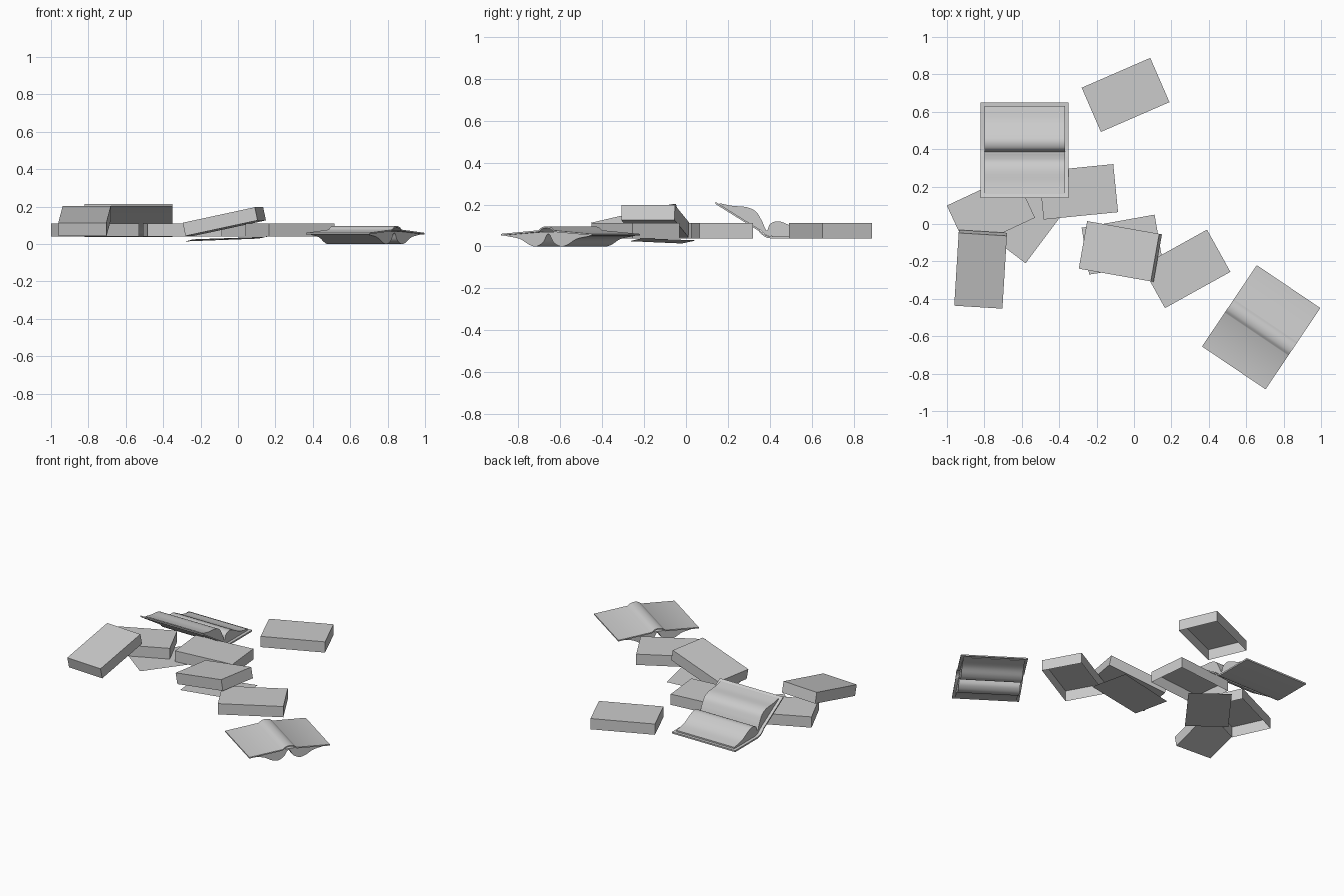
import bpy, bmesh
from math import radians
from mathutils import Vector, Matrix

if "Cube" in bpy.data.objects:
    bpy.data.objects.remove(bpy.data.objects["Cube"])


def add(name, bm, loc, rot, smooth=False):
    bmesh.ops.recalc_face_normals(bm, faces=bm.faces)
    me = bpy.data.meshes.new(name)
    bm.to_mesh(me)
    bm.free()
    ob = bpy.data.objects.new(name, me)
    bpy.context.collection.objects.link(ob)
    ob.location = loc
    ob.rotation_euler = [radians(a) for a in rot]
    if smooth:
        bpy.ops.object.select_all(action='DESELECT')
        ob.select_set(True)
        bpy.context.view_layer.objects.active = ob
        bpy.ops.object.shade_smooth_by_angle(angle=radians(35))
    return ob


def closed_book(name, loc, rot, bottom=False):
    # block 0.40 x 0.26 x 0.072; books lying flat have no underside
    bm = bmesh.new()
    bmesh.ops.create_cube(bm, size=1, matrix=Matrix.Diagonal((0.40, 0.258, 0.072, 1)))
    ob = add(name, bm, loc, rot)
    if not bottom:
        bm = bmesh.new()
        bm.from_mesh(ob.data)
        low = [f for f in bm.faces if f.normal.z < -0.9]
        bmesh.ops.delete(bm, geom=low, context='FACES_ONLY')
        bm.to_mesh(ob.data)
        bm.free()


def sheet(name, corners):
    bm = bmesh.new()
    bm.faces.new([bm.verts.new(c) for c in corners])
    add(name, bm, (0, 0, 0), (0, 0, 0))


def spline(pts, n=5):
    # smooth curve through the given points
    p = [Vector(q) for q in pts]
    p = [p[0] * 2 - p[1]] + p + [p[-1] * 2 - p[-2]]
    out = []
    for a, b, c, d in zip(p, p[1:], p[2:], p[3:]):
        for i in range(n):
            t = i / n
            out.append(0.5 * (2 * b + (c - a) * t + (2 * a - 5 * b + 4 * c - d) * t * t
                              + (3 * b - a - 3 * c + d) * t ** 3))
    return out + [p[-2]]


def extrude(name, upper, lower, length, loc, rot):
    # strip solid between two (y, z) lines, extruded along local x
    bm = bmesh.new()
    outline = list(upper) + list(reversed(lower))
    face = bm.faces.new([bm.verts.new((-length / 2, q[0], q[1])) for q in outline])
    r = bmesh.ops.extrude_face_region(bm, geom=[face])
    vs = [g for g in r['geom'] if isinstance(g, bmesh.types.BMVert)]
    bmesh.ops.translate(bm, verts=vs, vec=(length, 0, 0))
    add(name, bm, loc, rot, True)


def mirrored(half):
    return [(-y, z) for y, z in reversed(half)] + list(half)


def lowered(line, d):
    return [(q[0], q[1] - d) for q in line]


# closed books lying flat
Z = 0.075
closed_book("book_back", (-0.045, 0.69, Z), (0, 0, 23.5))
closed_book("book_middle", (-0.297, 0.172, Z), (0, 0, 5.7))
closed_book("book_left", (-0.765, 0.066, Z), (0, 0, 25))
closed_book("book_right", (0.278, -0.24, Z), (0, 0, 29))

# closed books leaning on others
closed_book("book_leaning_left", (-0.82, -0.242, 0.123), (0, -13, 86.5), True)
closed_book("book_leaning_centre", (-0.073, -0.147, 0.12), (0, -12, -10), True)

# loose sheets underneath
sheet("sheet_left", [(-0.58, -0.21, 0.037), (-0.34, 0.11, 0.037),
                     (-0.55, 0.27, 0.037), (-0.79, -0.05, 0.037)])
sheet("sheet_centre", [(-0.28, -0.02, 0.014), (-0.24, -0.27, 0.025),
                       (0.155, -0.21, 0.039), (0.11, 0.05, 0.029)])

# open book lying face down
spot, turn = (0.68, -0.552, 0), (0, 0, -34)
bump = spline([(-0.045, 0.077), (-0.025, 0.091), (0, 0.096), (0.025, 0.091), (0.045, 0.077)])
cover = [(-0.262, 0.06)] + [tuple(q) for q in bump] + [(0.262, 0.06)]
extrude("face_down_cover", cover, lowered(cover, 0.008), 0.41, spot, turn)
pages = spline(mirrored([(0.008, 0.055), (0.03, 0.02), (0.07, 0.0),
                         (0.11, 0.008), (0.165, 0.036), (0.245, 0.05)]))
extrude("face_down_pages", lowered(cover, 0.009)[1:-1] and
        [(-0.245, 0.054), (-0.045, 0.068), (0.045, 0.068), (0.245, 0.054)],
        pages, 0.375, spot, turn)

# open book lying face up, front half propped up
spot, turn = (-0.585, 0, 0), (0, 0, 0)
cover = [(0.14, 0.213), (0.345, 0.085)]
cover += [tuple(q) for q in spline([(0.36, 0.068), (0.385, 0.052), (0.42, 0.047)])]
cover += [(0.65, 0.047)]
extrude("face_up_cover", cover, lowered(cover, 0.01), 0.47, spot, turn)
top = spline([(0.16, 0.206), (0.22, 0.194), (0.29, 0.187), (0.335, 0.165), (0.363, 0.12),
              (0.385, 0.075), (0.402, 0.108), (0.44, 0.12), (0.485, 0.105),
              (0.55, 0.072), (0.63, 0.056)])
extrude("face_up_pages", top, [(0.16, 0.2), (0.345, 0.085), (0.385, 0.052),
                               (0.42, 0.047), (0.63, 0.047)], 0.43, spot, turn)
